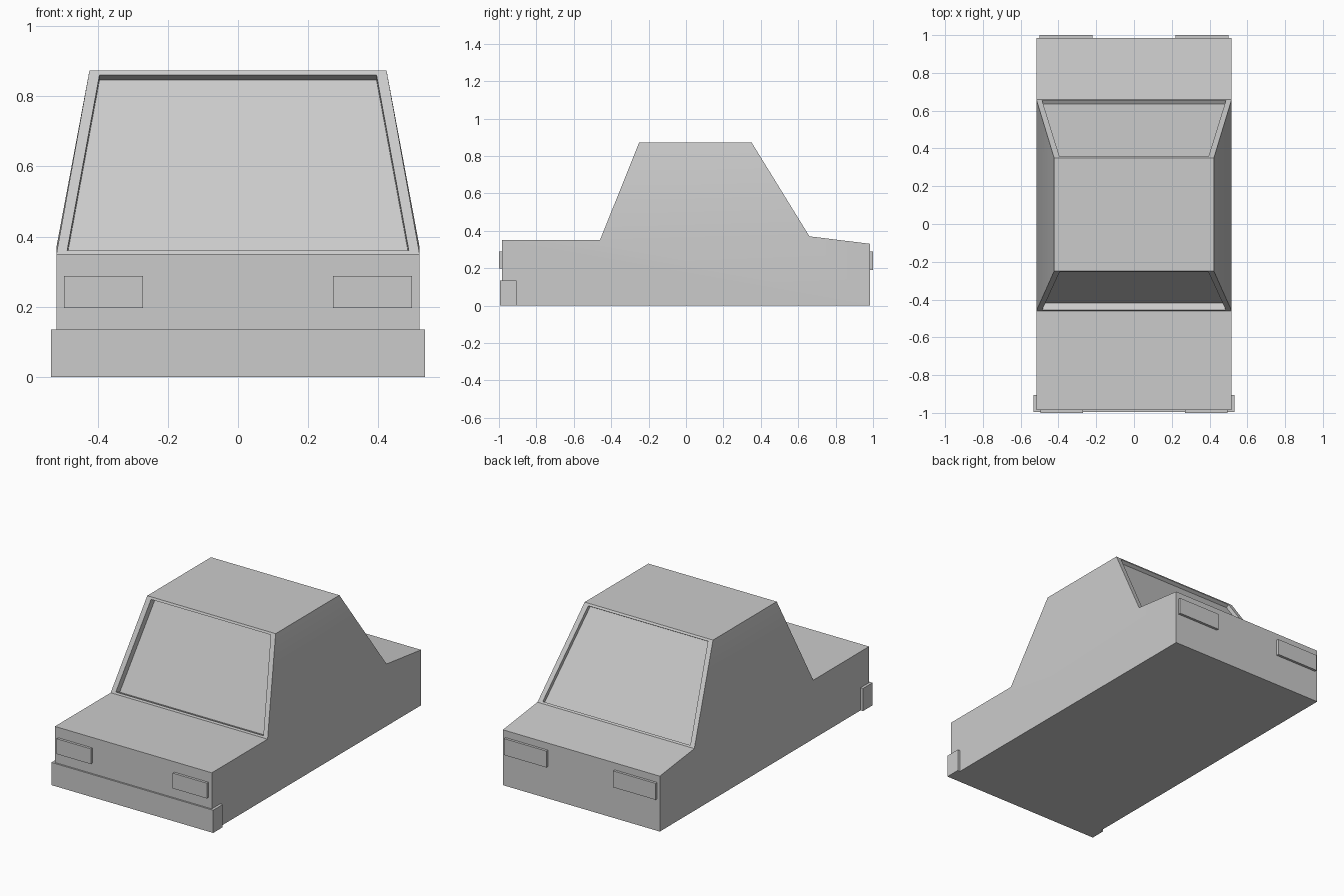
import bpy
import bmesh
from math import radians
from mathutils import Vector

cube = bpy.data.objects.get("Cube")
if cube:
    bpy.data.objects.remove(cube, do_unlink=True)

GREY = (0.6, 0.6, 0.6, 1.0)
paint = bpy.data.materials.new("plain_grey")
paint.use_nodes = True
paint.diffuse_color = GREY
paint.node_tree.nodes["Principled BSDF"].inputs["Base Color"].default_value = GREY


def finish(name, bm):
    """Turn a bmesh into a named, painted object."""
    bmesh.ops.recalc_face_normals(bm, faces=bm.faces)
    mesh = bpy.data.meshes.new(name)
    bm.to_mesh(mesh)
    bm.free()
    mesh.materials.append(paint)
    obj = bpy.data.objects.new(name, mesh)
    bpy.context.collection.objects.link(obj)
    return obj


def box(name, low, high):
    """Axis-aligned box between two corners."""
    bm = bmesh.new()
    bmesh.ops.create_cube(bm, size=1)
    low, high = Vector(low), Vector(high)
    for v in bm.verts:
        v.co = (low + high) / 2 + v.co * (high - low)
    return finish(name, bm)


def recess(bm, face, depth):
    """Sink a window pane into a sloping face, leaving a frame around it."""
    bmesh.ops.inset_individual(bm, faces=[face], thickness=0.018)
    for v in face.verts:
        v.co.x -= 0.017 if v.co.x > 0 else -0.017
    normal = face.normal.copy()
    pane = bmesh.ops.extrude_discrete_faces(bm, faces=[face])["faces"][0]
    bmesh.ops.translate(bm, verts=pane.verts, vec=normal * -depth)


# Body shell: side profile at full width, cabin tapering in to the roof
HALF, ROOF_HALF = 0.517, 0.423
lower = [(-0.985, 0), (0.985, 0), (0.985, 0.33), (0.66, 0.37),
         (-0.46, 0.35), (-0.985, 0.35)]
roof = [(0.35, 0.873), (-0.25, 0.873)]

bm = bmesh.new()
rows = []
for side in (-1, 1):
    low = [bm.verts.new((side * HALF, y, z)) for y, z in lower]
    top = [bm.verts.new((side * ROOF_HALF, y, z)) for y, z in roof]
    bm.faces.new(low)
    bm.faces.new((low[4], low[3], top[0], top[1]))
    rows.append(low[:4] + top + low[4:])

# Panels across the car: floor, tail, boot, rear window, roof, windscreen, bonnet, nose
right, left = rows
count = len(right)
panels = []
for i in range(count):
    j = (i + 1) % count
    panels.append(bm.faces.new((right[i], right[j], left[j], left[i])))
bmesh.ops.recalc_face_normals(bm, faces=bm.faces)
bm.normal_update()
recess(bm, panels[3], 0.022)
recess(bm, panels[5], 0.04)
body = finish("body", bm)

# Soft belt line between the lower sides and the cabin
bpy.ops.object.select_all(action="DESELECT")
body.select_set(True)
bpy.context.view_layer.objects.active = body
bpy.ops.object.shade_smooth_by_angle(angle=radians(30))

# Front bumper wrapping the lower nose
box("front_bumper", (-0.533, -0.995, 0), (0.533, -0.905, 0.135))

# Lamps, mirrored left and right
for name, side in (("right", -1), ("left", 1)):
    x = sorted((side * 0.27, side * 0.495))
    box(name + "_headlight", (x[0], -1.0, 0.197), (x[1], -0.975, 0.288))
    x = sorted((side * 0.22, side * 0.5))
    box(name + "_tail_light", (x[0], 0.975, 0.19), (x[1], 1.0, 0.288))
